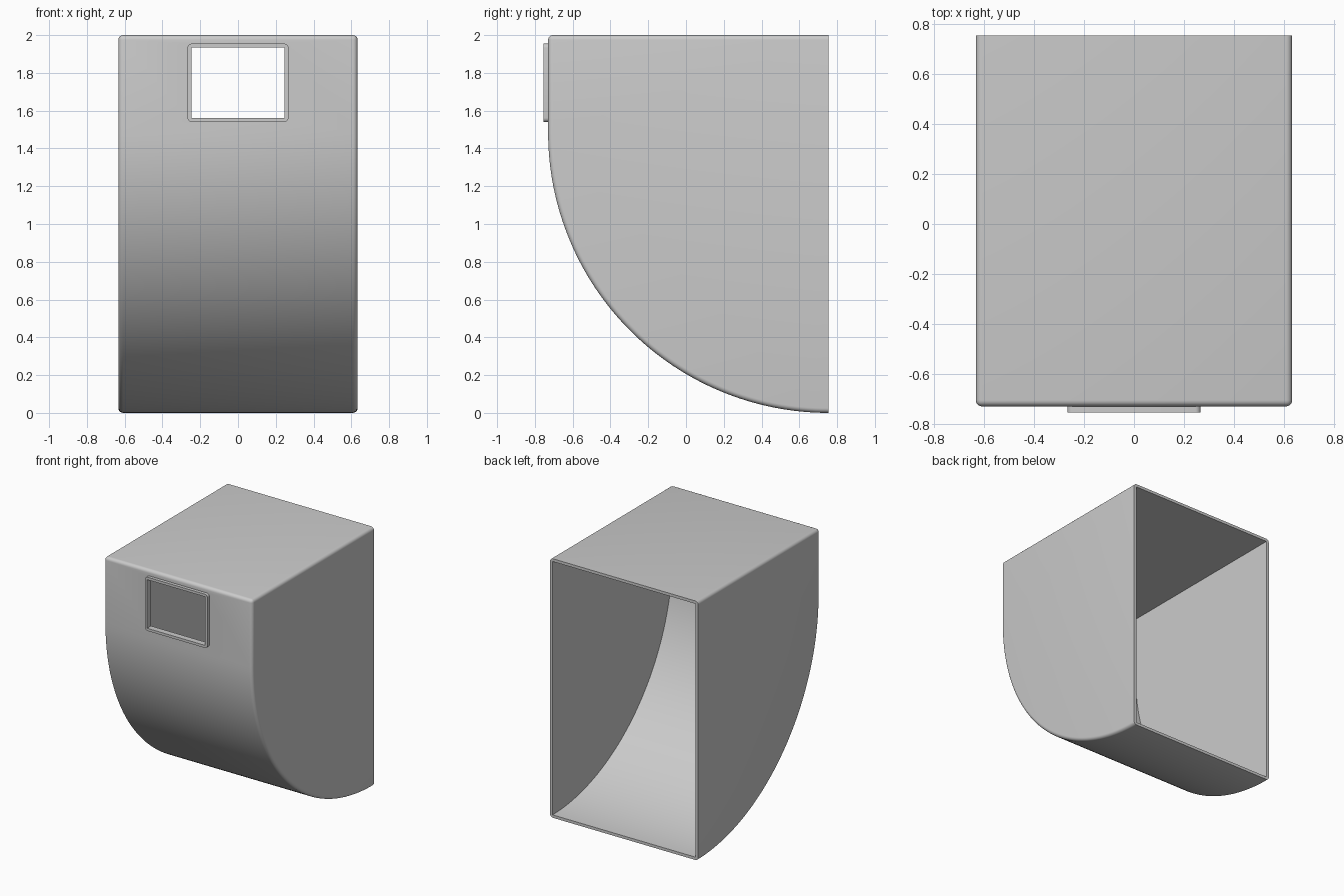
import bpy, bmesh, math

if "Cube" in bpy.data.objects:
    bpy.data.objects.remove(bpy.data.objects["Cube"], do_unlink=True)

HALF_W, BACK, FRONT, TOP = 0.633, 0.755, -0.73, 2.0
RADIUS = BACK - FRONT
WALL, ROUND = 0.022, 0.025

grey = bpy.data.materials.new("plain grey")
grey.use_nodes = True
colour = (0.6, 0.6, 0.6, 1)
grey.diffuse_color = colour
grey.node_tree.nodes["Principled BSDF"].inputs["Base Color"].default_value = colour


def make_object(name, bm):
    bmesh.ops.recalc_face_normals(bm, faces=bm.faces)
    mesh = bpy.data.meshes.new(name)
    bm.to_mesh(mesh)
    bm.free()
    mesh.materials.append(grey)
    obj = bpy.data.objects.new(name, mesh)
    bpy.context.collection.objects.link(obj)
    return obj


def quarter_round(name, inset, back, rounding=0):
    """Side profile with a quarter-circle underside, extruded across the width."""
    r, half = RADIUS - inset, HALF_W - inset
    steps = 64
    points = [(back, TOP - inset), (BACK - r, TOP - inset)]
    for i in range(steps + 1):
        a = math.pi / 2 * i / steps
        points.append((BACK - r * math.cos(a), RADIUS - r * math.sin(a)))
    if back > BACK:
        points.append((back, inset))
    bm = bmesh.new()
    face = bm.faces.new([bm.verts.new((-half, y, z)) for y, z in points])
    out = bmesh.ops.extrude_face_region(bm, geom=[face])
    moved = [v for v in out["geom"] if isinstance(v, bmesh.types.BMVert)]
    bmesh.ops.translate(bm, verts=moved, vec=(2 * half, 0, 0))
    bmesh.ops.recalc_face_normals(bm, faces=bm.faces)
    if rounding:
        # Round every sharp edge except those around the back opening
        edges = [e for e in bm.edges if e.calc_face_angle(0) > 0.5
                 and any(v.co.y < back - 0.001 for v in e.verts)]
        bmesh.ops.bevel(bm, geom=edges, offset=rounding, segments=5,
                        profile=0.5, affect="EDGES")
    return make_object(name, bm)


def box(name, low, high, rounding=0):
    bm = bmesh.new()
    bmesh.ops.create_cube(bm, size=1)
    for v in bm.verts:
        v.co = [a + (b - a) * (c + 0.5) for a, b, c in zip(low, high, v.co)]
    if rounding:
        edges = [e for e in bm.edges
                 if abs(e.verts[0].co.y - e.verts[1].co.y) > 0.001]
        bmesh.ops.bevel(bm, geom=edges, offset=rounding, segments=5,
                        profile=0.5, affect="EDGES")
    return make_object(name, bm)


# Rounded shell, window frame, and the two cutters
shell = quarter_round("shell", 0, BACK, ROUND)
frame = box("window_frame", (-0.267, -BACK, 1.54), (0.267, FRONT + 0.01, 1.955), 0.022)
cavity = quarter_round("cavity_cutter", WALL, BACK + 0.1)
window = box("window_cutter", (-0.247, -1, 1.56), (0.247, -0.5, 1.935))

for helper, operation in ((frame, "UNION"), (cavity, "DIFFERENCE"), (window, "DIFFERENCE")):
    mod = shell.modifiers.new(helper.name, "BOOLEAN")
    mod.object, mod.operation, mod.solver = helper, operation, "EXACT"
    helper.hide_render = True

# Bake the cuts and drop the helpers
bpy.ops.object.select_all(action="DESELECT")
bpy.context.view_layer.objects.active = shell
shell.select_set(True)
for mod in list(shell.modifiers):
    bpy.ops.object.modifier_apply(modifier=mod.name)
for helper in (frame, cavity, window):
    bpy.data.objects.remove(helper, do_unlink=True)

bpy.ops.object.shade_smooth_by_angle(angle=math.radians(30))
